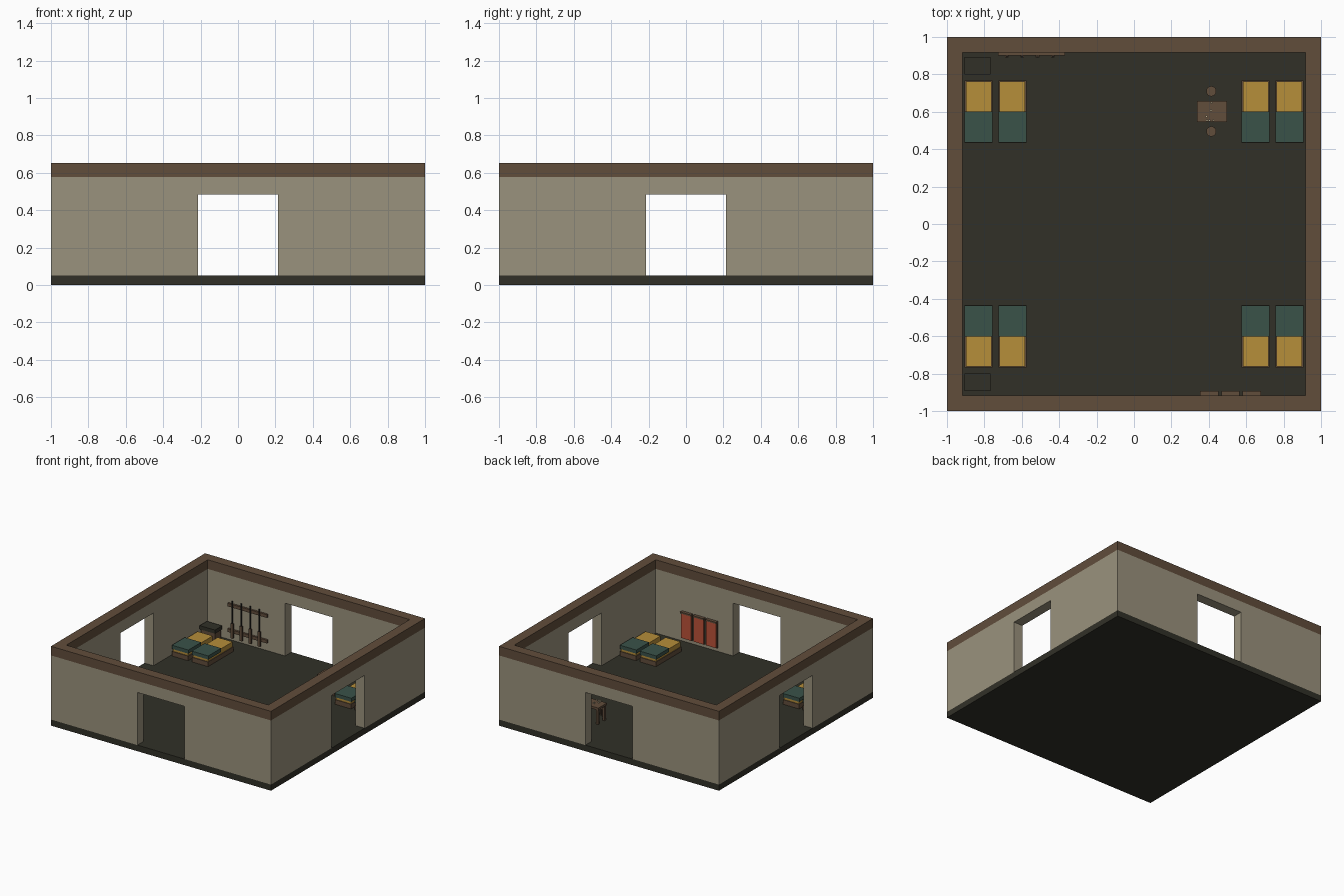
import bpy, bmesh, math
from mathutils import Matrix, Vector

if "Cube" in bpy.data.objects:
    bpy.data.objects.remove(bpy.data.objects["Cube"])


def material(name, r, g, b):
    lin = lambda c: (c / 255 / 12.92) if c <= 10 else ((c / 255 + 0.055) / 1.055) ** 2.4
    m = bpy.data.materials.new(name)
    m.diffuse_color = (lin(r), lin(g), lin(b), 1)
    m.use_nodes = True
    m.node_tree.nodes["Principled BSDF"].inputs["Base Color"].default_value = m.diffuse_color
    return m


STONE = material("wall tan", 154, 146, 125)
WOOD = material("wood brown", 97, 77, 59)
FLOOR = material("floor dark", 49, 48, 39)
STRAW = material("mattress yellow", 182, 142, 58)
TEAL = material("blanket teal", 58, 82, 73)
RED = material("banner red", 188, 82, 56)
IRON = material("dark iron", 42, 40, 37)
PALE = material("pale bone", 205, 190, 155)


def finish(name, bm, mat):
    bmesh.ops.recalc_face_normals(bm, faces=bm.faces)
    me = bpy.data.meshes.new(name)
    bm.to_mesh(me)
    bm.free()
    me.materials.append(mat)
    ob = bpy.data.objects.new(name, me)
    bpy.context.collection.objects.link(ob)
    return ob


def box(name, x, y, z, mat):
    """x, y, z are (min, max) pairs."""
    bm = bmesh.new()
    c = Vector([(a + b) / 2 for a, b in (x, y, z)])
    s = [abs(b - a) for a, b in (x, y, z)]
    bmesh.ops.create_cube(bm, size=1, matrix=Matrix.Translation(c) @ Matrix.Diagonal((*s, 1)))
    return finish(name, bm, mat)


def cylinder(name, x, y, z, r, mat, sides=8):
    bm = bmesh.new()
    bmesh.ops.create_cone(bm, cap_ends=True, segments=sides, radius1=r, radius2=r, depth=z[1] - z[0],
                          matrix=Matrix.Translation((x, y, (z[0] + z[1]) / 2)))
    return finish(name, bm, mat)


# floor slab
F = 0.05
T = 0.082   # wall thickness
I = 1 - T   # inner wall face
box("floor_slab", (-1, 1), (-1, 1), (0, F), FLOOR)


# walls: profile with a doorway cut, extruded through the thickness, with a beam on top
def wall(name, half, turn):
    top, door, head = 0.577, 0.214, 0.483
    pts = [(-half, F), (-door, F), (-door, head), (door, head), (door, F), (half, F), (half, top), (-half, top)]
    bm = bmesh.new()
    face = bm.faces.new([bm.verts.new((x, -1, z)) for x, z in pts])
    ext = bmesh.ops.extrude_face_region(bm, geom=[face])["geom"]
    bmesh.ops.translate(bm, vec=(0, T, 0), verts=[v for v in ext if isinstance(v, bmesh.types.BMVert)])
    rot = Matrix.Rotation(turn, 4, 'Z')
    bm.transform(rot)
    finish(name + "_wall", bm, STONE)
    beam = box(name + "_beam", (-half, half), (-1, -I), (top, 0.652), WOOD)
    beam.data.transform(rot)


for i, (name, half) in enumerate((("front", 1), ("right", I), ("back", 1), ("left", I))):
    wall(name, half, i * math.pi / 2)

# beds: pair in every corner, heads toward front and back walls
for sx in (-1, 1):
    for sy in (-1, 1):
        for cx in (0.65, 0.831):
            x = sx * cx
            w = 0.074
            box("bed_frame", (x - w, x + w), (sy * 0.434, sy * 0.767), (F, 0.088), WOOD)
            box("mattress", (x - w + .006, x + w - .006), (sy * 0.440, sy * 0.761), (0.088, 0.128), STRAW)
            box("blanket", (x - w - .001, x + w + .001), (sy * 0.435, sy * 0.602), (0.108, 0.138), TEAL)

# chests at the heads of the left beds
for sy in (-1, 1):
    box("chest_body", (-0.9, -0.775), (sy * 0.805, sy * 0.885), (F, 0.13), WOOD)
    box("chest_lid", (-0.907, -0.768), (sy * 0.798, sy * 0.892), (0.13, 0.16), FLOOR)

# rifle rack on the back wall
for z in (0.13, 0.34):
    box("rack_bar", (-0.727, -0.37), (0.902, I), (z - 0.013, z + 0.013), WOOD)
for k in range(4):
    x = -0.68 + k * 0.082
    cylinder("rifle_barrel", x, 0.895, (0.2, 0.385), 0.006, IRON, 6)
    box("rifle_stock", (x - .010, x + .010), (0.889, 0.903), (0.08, 0.2), WOOD)

# table with legs, and a stool on either side
box("table_top", (0.337, 0.497), (0.545, 0.657), (0.172, 0.19), WOOD)
for x in (0.352, 0.482):
    for y in (0.56, 0.642):
        box("table_leg", (x - .009, x + .009), (y - .009, y + .009), (F, 0.172), WOOD)
for y in (0.495, 0.71):
    cylinder("stool_seat", 0.413, y, (0.11, 0.126), 0.028, WOOD, 10)
    for k in range(3):
        a = k * 2 * math.pi / 3
        cylinder("stool_leg", 0.413 + .016 * math.cos(a), y + .016 * math.sin(a), (F, 0.11), 0.005, WOOD, 6)

# small game pieces on the table
for x, y in ((.414, .648), (.411, .607), (.388, .575), (.39, .553), (.403, .553), (.424, .553)):
    box("game_piece", (x - .005, x + .005), (y - .005, y + .005), (0.19, 0.2), PALE)

# three banners on the front wall
for x in (0.402, 0.516, 0.63):
    box("banner_board", (x - .049, x + .049), (-I, -0.908), (0.078, 0.285), WOOD)
    box("banner_cloth", (x - .045, x + .045), (-0.908, -0.898), (0.083, 0.285), RED)
    box("banner_rod", (x - .049, x + .049), (-I, -0.892), (0.285, 0.298), WOOD)
